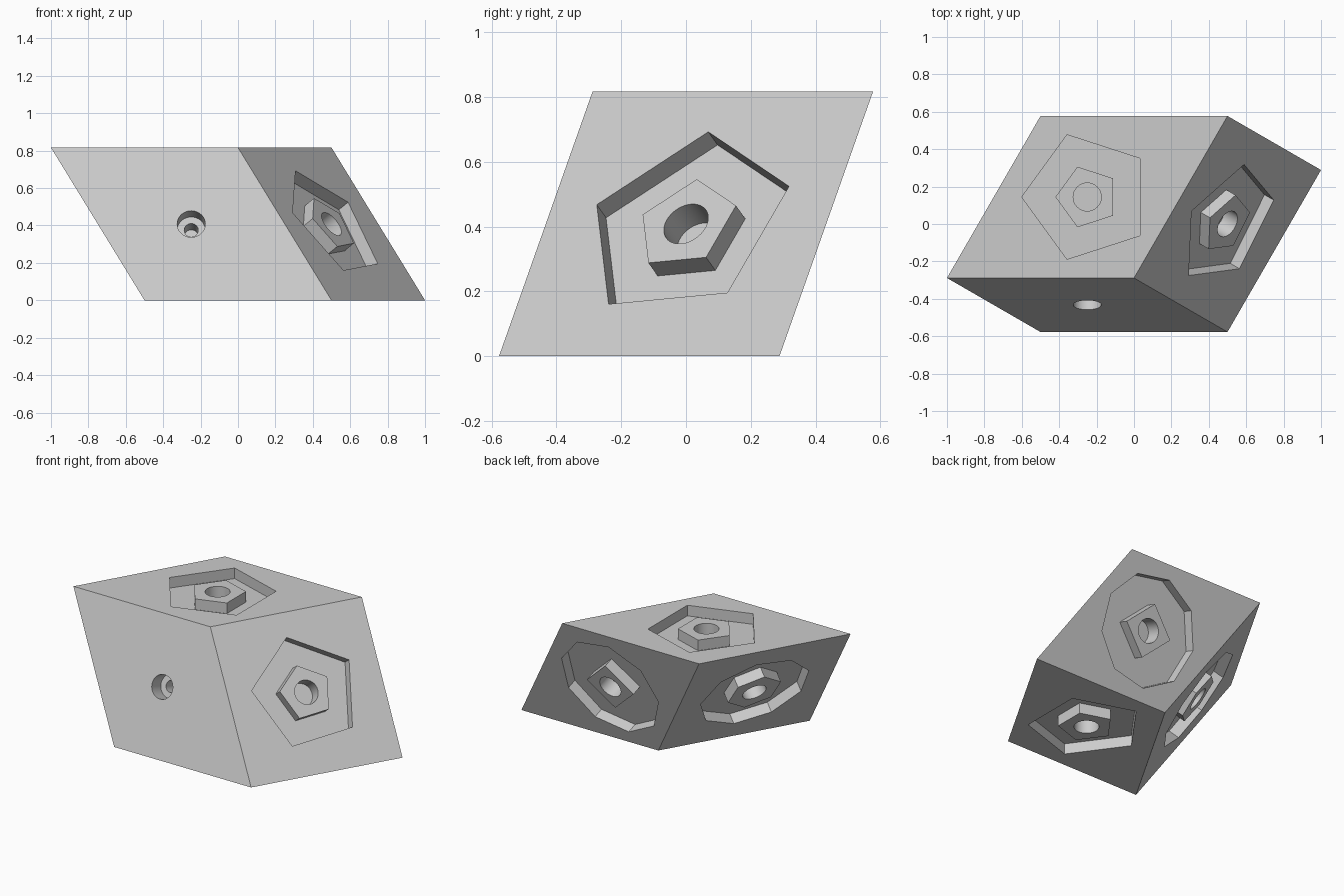
import bpy, bmesh, math
from mathutils import Vector, Matrix

cube = bpy.data.objects.get("Cube")
if cube:
    bpy.data.objects.remove(cube, do_unlink=True)

grey = bpy.data.materials.new("plain grey")
grey.use_nodes = True
colour = (0.6, 0.6, 0.6, 1)
grey.diffuse_color = colour
grey.node_tree.nodes["Principled BSDF"].inputs["Base Color"].default_value = colour

# Three unit edges of the slanted block
A = Vector((1, 0, 0))
B = Vector((0.5, math.sqrt(3) / 2, 0))
C = Vector((-0.5, math.sqrt(3) / 6, math.sqrt(2 / 3)))
CENTRE = Vector((0, 0, C.z / 2))
RECESS, HOLE = 0.07, 0.1
OUTER_R, ISLAND_R, HOLE_R = 0.35, 0.17, 0.075


def add_object(name, bm):
    bmesh.ops.recalc_face_normals(bm, faces=bm.faces)
    mesh = bpy.data.meshes.new(name)
    bm.to_mesh(mesh)
    bm.free()
    mesh.materials.append(grey)
    obj = bpy.data.objects.new(name, mesh)
    bpy.context.collection.objects.link(obj)
    return obj


def frame(u, v, outward):
    """Axes of one block face, with its origin at the middle of the face."""
    e1 = u.normalized()
    e2 = (v - e1 * v.dot(e1)).normalized()
    n = e1.cross(e2)
    if n.dot(outward) < 0:
        n = -n
    rot = Matrix((e1, e2, n)).transposed().to_4x4()
    return Matrix.Translation(CENTRE + outward / 2) @ rot


def cut(body, matrix, loops, depth, phase=0):
    """Cut a prism whose outline is one or two regular polygons."""
    bm = bmesh.new()
    edges = []
    for sides, radius in loops:
        ring = []
        for i in range(sides):
            t = math.radians(phase) + math.tau * i / sides
            ring.append(bm.verts.new((radius * math.cos(t), radius * math.sin(t), -depth)))
        edges += [bm.edges.new((ring[i - 1], ring[i])) for i in range(sides)]
    bmesh.ops.triangle_fill(bm, edges=edges, use_beauty=True, normal=(0, 0, 1))
    ext = bmesh.ops.extrude_face_region(bm, geom=bm.faces[:], use_keep_orig=True)
    top = [g for g in ext["geom"] if isinstance(g, bmesh.types.BMVert)]
    bmesh.ops.translate(bm, verts=top, vec=(0, 0, depth + 0.03))
    bmesh.ops.transform(bm, matrix=matrix, verts=bm.verts)
    cutter = add_object("cutter", bm)
    cutter.hide_render = True
    mod = body.modifiers.new("cut", 'BOOLEAN')
    mod.operation, mod.solver, mod.object = 'DIFFERENCE', 'EXACT', cutter
    bpy.context.view_layer.update()
    result = bpy.data.meshes.new_from_object(
        body.evaluated_get(bpy.context.evaluated_depsgraph_get()))
    body.modifiers.clear()
    body.data = result
    bpy.data.objects.remove(cutter, do_unlink=True)


# Slanted block
bm = bmesh.new()
bmesh.ops.create_cube(bm, size=1)
for vert in bm.verts:
    vert.co = CENTRE + A * vert.co.x + B * vert.co.y + C * vert.co.z
block = add_object("slanted_block", bm)

# Recesses: face axes, outward edge, outer sides, island sides, turn in degrees
sockets = [
    (A, B, C, 5, 5, 180),
    (A, B, -C, 5, 5, 180),
    (B, C, A, 5, 5, 24),
    (B, C, -A, 9, 6, 157),
    (A, C, B, 9, 4, 181),
]
for u, v, outward, outer, island, turn in sockets:
    face = frame(u, v, outward)
    cut(block, face, [(outer, OUTER_R), (island, ISLAND_R)], RECESS, turn)
    cut(block, face, [(48, HOLE_R)], HOLE)

# Stepped hole in the front
front = frame(A, C, -B)
cut(block, front, [(48, HOLE_R)], HOLE)
cut(block, front, [(32, HOLE_R / 2)], HOLE * 2)

# Smooth hole walls, sharp edges elsewhere
bpy.ops.object.select_all(action='DESELECT')
block.select_set(True)
bpy.context.view_layer.objects.active = block
bpy.ops.object.shade_smooth_by_angle(angle=math.radians(30))
